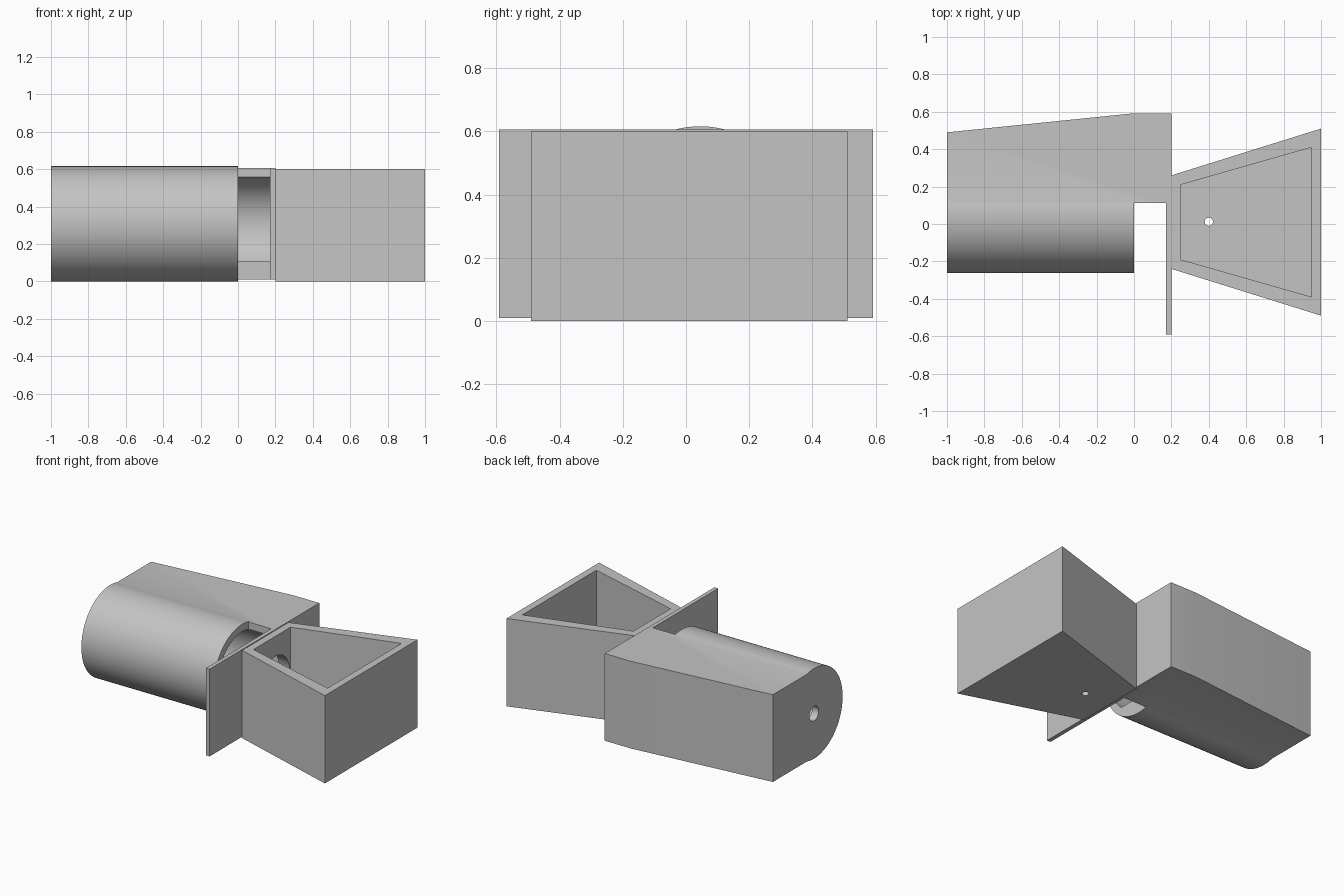
import bpy
import bmesh
import math
from mathutils import Vector

if "Cube" in bpy.data.objects:
    bpy.data.objects.remove(bpy.data.objects["Cube"], do_unlink=True)

grey = bpy.data.materials.new("light_grey")
grey.use_nodes = True
COLOUR = (0.55, 0.55, 0.55, 1)
grey.diffuse_color = COLOUR
grey.node_tree.nodes["Principled BSDF"].inputs["Base Color"].default_value = COLOUR

AXIS_Y, AXIS_Z = 0.045, 0.308


def extrude(name, points, direction):
    """Extrude a closed 3D outline along a vector into a solid."""
    bm = bmesh.new()
    face = bm.faces.new([bm.verts.new(p) for p in points])
    top = bmesh.ops.extrude_face_region(bm, geom=[face])["geom"]
    verts = [v for v in top if isinstance(v, bmesh.types.BMVert)]
    bmesh.ops.translate(bm, verts=verts, vec=Vector(direction))
    bmesh.ops.recalc_face_normals(bm, faces=bm.faces)
    mesh = bpy.data.meshes.new(name)
    bm.to_mesh(mesh)
    bm.free()
    mesh.materials.append(grey)
    obj = bpy.data.objects.new(name, mesh)
    bpy.context.collection.objects.link(obj)
    return obj


def prism(name, outline, z0, z1):
    return extrude(name, [(x, y, z0) for x, y in outline], (0, 0, z1 - z0))


def rod(name, radius, x0, x1, floor=None, sides=96):
    """Cylinder along the main axis, optionally with a flat underside."""
    ring = []
    start = math.asin((floor - AXIS_Z) / radius) if floor else -math.pi / 2
    sweep = math.pi - 2 * start
    count = sides + 1 if floor else sides
    for i in range(count):
        a = start + sweep * i / sides
        ring.append((x0, AXIS_Y + radius * math.cos(a), AXIS_Z + radius * math.sin(a)))
    return extrude(name, ring, (x1 - x0, 0, 0))


def boolean(target, tool, operation):
    mod = target.modifiers.new(operation, "BOOLEAN")
    mod.operation = operation
    mod.solver = "EXACT"
    mod.object = tool
    bpy.context.view_layer.objects.active = target
    bpy.ops.object.modifier_apply(modifier=mod.name)
    bpy.data.objects.remove(tool, do_unlink=True)


# Housing: tapered side block and cross plate joined to a round barrel
housing = prism("motor_housing", [(-1, 0.49), (0, 0.592), (0.2, 0.592), (0.2, -0.592),
                                  (0.172, -0.592), (0.172, 0.112), (-1, 0.112)], 0.01, 0.606)
boolean(housing, rod("barrel", 0.308, -1, 0), "UNION")

# Flat-bottomed bore, shaft hole and opening through the plate
boolean(housing, rod("bore", 0.258, -0.95, 0.172, floor=0.11), "DIFFERENCE")
boolean(housing, rod("shaft_hole", 0.05, -1.1, -0.9, sides=32), "DIFFERENCE")
boolean(housing, rod("plate_hole", 0.155, 0.1, 0.3, sides=64), "DIFFERENCE")

# Open flared tray with an inlet and a drain hole
tray = prism("collection_tray", [(0.2, -0.24), (1, -0.49), (1, 0.51), (0.2, 0.26)], 0, 0.6)
cavity = prism("cavity", [(0.25, -0.19), (0.95, -0.39), (0.95, 0.41), (0.25, 0.21)], 0.05, 0.7)
boolean(tray, cavity, "DIFFERENCE")
boolean(tray, rod("inlet", 0.155, 0.1, 0.3, sides=64), "DIFFERENCE")
circle = [(0.4 + 0.022 * math.cos(i * math.tau / 24), 0.012 + 0.022 * math.sin(i * math.tau / 24))
          for i in range(24)]
boolean(tray, prism("drain", circle, -0.1, 0.1), "DIFFERENCE")

for obj in (housing, tray):
    bpy.ops.object.select_all(action="DESELECT")
    obj.select_set(True)
    bpy.context.view_layer.objects.active = obj
    bpy.ops.object.shade_smooth_by_angle(angle=math.radians(25))
